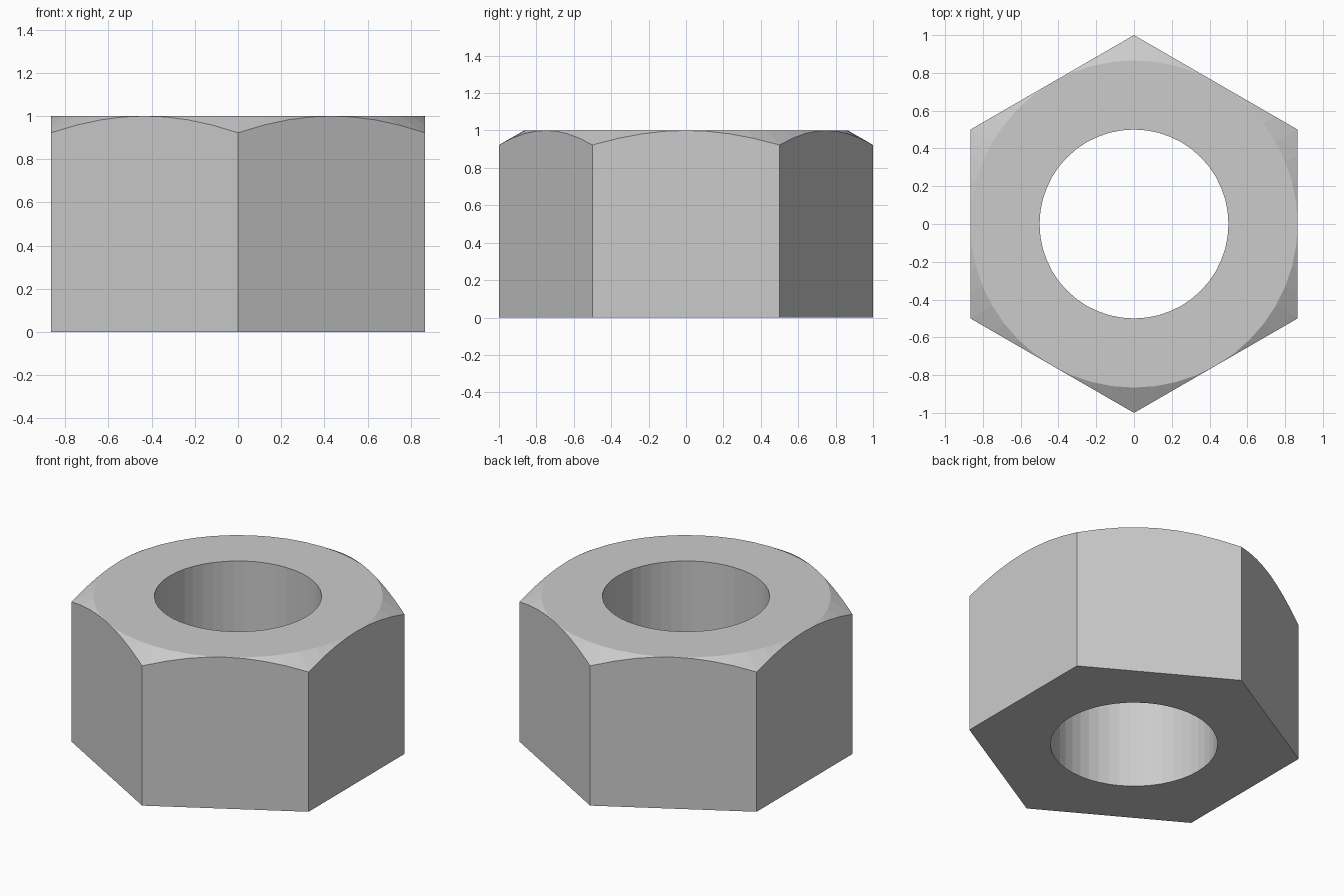
import bpy, bmesh
from math import cos, sin, tan, pi, radians

if "Cube" in bpy.data.objects:
    bpy.data.objects.remove(bpy.data.objects["Cube"])

SEGMENTS = 48          # multiple of 12 so corners and flat centres get vertices
HEIGHT = 1.0
BORE = 0.5
FLAT = cos(pi / 6)     # centre to flat; corners lie at radius 1 on the y axis


def hex_radius(a):
    """Distance from the centre to the hexagon outline at angle a."""
    return FLAT / cos((a + pi / 6) % (pi / 3) - pi / 6)


def section(a):
    """Closed cross-section (radius, z): bore, top face, chamfer cone, wall, base."""
    r = hex_radius(a)
    return [(BORE, 0), (BORE, HEIGHT), (FLAT, HEIGHT),
            (r, HEIGHT - (r - FLAT) * tan(radians(30))), (r, 0)]


bm = bmesh.new()
columns = []
for i in range(SEGMENTS):
    a = 2 * pi * i / SEGMENTS
    columns.append([bm.verts.new((r * cos(a), r * sin(a), z)) for r, z in section(a)])

# Skin neighbouring cross-sections all the way round
for i, col in enumerate(columns):
    nxt = columns[(i + 1) % SEGMENTS]
    for j in range(len(col)):
        k = (j + 1) % len(col)
        bm.faces.new((col[j], nxt[j], nxt[k], col[k]))

# The chamfer vanishes at the flat centres
bmesh.ops.remove_doubles(bm, verts=bm.verts, dist=1e-5)
bmesh.ops.recalc_face_normals(bm, faces=bm.faces)

mesh = bpy.data.meshes.new("hex_nut")
bm.to_mesh(mesh)
bm.free()
nut = bpy.data.objects.new("hex_nut", mesh)
bpy.context.collection.objects.link(nut)
